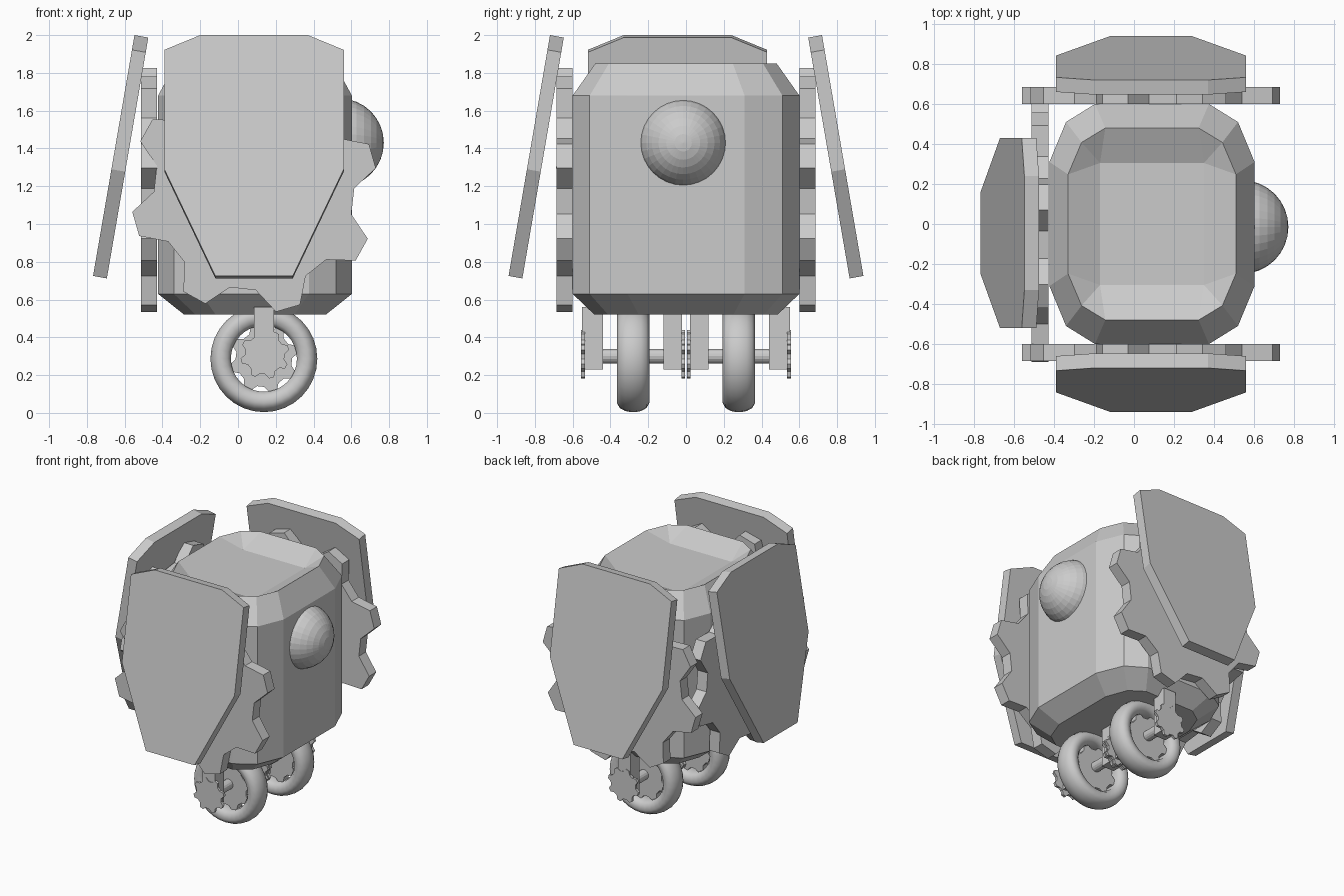
import bpy, bmesh
from math import sin, cos, pi, radians
from mathutils import Matrix, Vector

if "Cube" in bpy.data.objects:
    bpy.data.objects.remove(bpy.data.objects["Cube"], do_unlink=True)


def finish(name, bm, matrix=Matrix(), smooth=False):
    bmesh.ops.transform(bm, matrix=matrix, verts=bm.verts)
    bmesh.ops.remove_doubles(bm, verts=bm.verts, dist=0.0005)
    bmesh.ops.recalc_face_normals(bm, faces=bm.faces)
    mesh = bpy.data.meshes.new(name)
    bm.to_mesh(mesh)
    bm.free()
    if smooth:
        mesh.shade_smooth()
    obj = bpy.data.objects.new(name, mesh)
    bpy.context.collection.objects.link(obj)
    return obj


def bridge(bm, a, b):
    for i in range(len(a)):
        j = (i + 1) % len(a)
        bm.faces.new((a[i], a[j], b[j], b[i]))


def loft(name, loops, matrix=Matrix(), capped=True, smooth=False):
    bm = bmesh.new()
    rings = [[bm.verts.new(p) for p in loop] for loop in loops]
    for a, b in zip(rings, rings[1:]):
        bridge(bm, a, b)
    if capped:
        bm.faces.new(rings[0])
        bm.faces.new(rings[-1])
    else:
        bridge(bm, rings[-1], rings[0])
    return finish(name, bm, matrix, smooth)


def cog(name, radius, y0, y1, matrix, root=0.81):
    # eight blunt teeth in the XZ plane
    pts = []
    for k in range(8):
        for off, r in ((-15, root), (-5.8, 1), (5.8, 1), (15, root)):
            a = radians(16 + 45 * k + off)
            pts.append((r * radius * cos(a), r * radius * sin(a)))
    return loft(name, [[(u, y, v) for u, v in pts] for y in (y0, y1)], matrix)


def box(name, x, y, z):
    loop = [(x[0], y[0]), (x[1], y[0]), (x[1], y[1]), (x[0], y[1])]
    return loft(name, [[(px, py, h) for px, py in loop] for h in z])


# Body: rounded-corner column with chamfered ends and a sunken top
CX = 0.09
corner = [(0.513, 0.31), (0.43, 0.51), (0.285, 0.60)]


def ring(hx, hy, z, corner=corner):
    loop = []
    for sx, sy in ((1, 1), (-1, 1), (-1, -1), (1, -1)):
        quarter = corner if sx == sy else corner[::-1]
        loop += [(CX + sx * x * hx / 0.513, sy * y * hy / 0.6, z) for x, y in quarter]
    return loop


loft("body", [ring(0.375, 0.485, 0.52), ring(0.513, 0.60, 0.63), ring(0.513, 0.60, 1.68),
              ring(0.42, 0.48, 1.85), ring(0.513, 0.60, 1.77, [(0.26, 0.305)] * 3)])

# Eye dome on the side, poles along x
bm = bmesh.new()
bmesh.ops.create_uvsphere(bm, u_segments=32, v_segments=16, radius=0.235)
finish("eye_dome", bm, Matrix.Translation((0.537, -0.015, 1.43)) @ Matrix.Rotation(pi / 2, 4, 'Y'))

# Three sides, each with a large cog and a tilted armour panel
sides = {
    "front": Matrix.Translation((0.085, 0, 0)),
    "back": Matrix.Translation((0.085, 0, 0)) @ Matrix.Diagonal((1, -1, 1, 1)),
    "left": Matrix.Translation((0.172, -0.045, 0)) @ Matrix.Rotation(-pi / 2, 4, 'Z'),
}
half = [(0.285, 2.0), (0.475, 1.922), (0.475, 1.29), (0.205, 0.725)]
outline = half + [(-u, z) for u, z in reversed(half)]
outer = [Vector((u, -0.72 - 0.172 * (2 - z), z)) for u, z in outline]
inner = [p + Vector((0, 0.073, -0.013)) for p in outer]
for side, m in sides.items():
    cog(side + "_cog", 0.655, -0.685, -0.60, m @ Matrix.Translation((0, 0, 1.18)))
    loft(side + "_panel", [outer, inner], m)

# Wheels, axles, struts and small cogs
WX, WZ = 0.137, 0.287
section = [(0.175, 0.05), (0.195, 0.075), (0.235, 0.086), (0.262, 0.07), (0.277, 0.042), (0.283, 0.012)]
section += [(r, -w) for r, w in reversed(section)]
for side, s in (("front", -1), ("back", 1)):
    m = Matrix.Translation((WX, s * 0.28, WZ))
    turn = [2 * pi * k / 32 for k in range(32)]
    tyre = loft(side + "_tyre", [[(r * cos(a), w, r * sin(a)) for r, w in section] for a in turn],
                m, capped=False, smooth=True)
    cog(side + "_wheel_hub", 0.185, -0.03, 0.03, m)

    bm = bmesh.new()
    bmesh.ops.create_cone(bm, cap_ends=True, segments=16, radius1=0.038, radius2=0.038, depth=0.42)
    finish(side + "_axle", bm, Matrix.Translation((WX, s * 0.275, 0.30)) @ Matrix.Rotation(pi / 2, 4, 'X'))

    for part, y0, y1, top in (("inner", 0.02, 0.118, 0.54), ("outer", 0.44, 0.55, 0.56)):
        box(f"{side}_{part}_strut", (0.085, 0.19), sorted((s * y0, s * y1)), (0.23, top))
    for part, y in (("inner", 0.015), ("outer", 0.545)):
        cog(f"{side}_{part}_small_cog", 0.13, -0.01, 0.01, Matrix.Translation((WX + 0.005, s * y, 0.31)))
